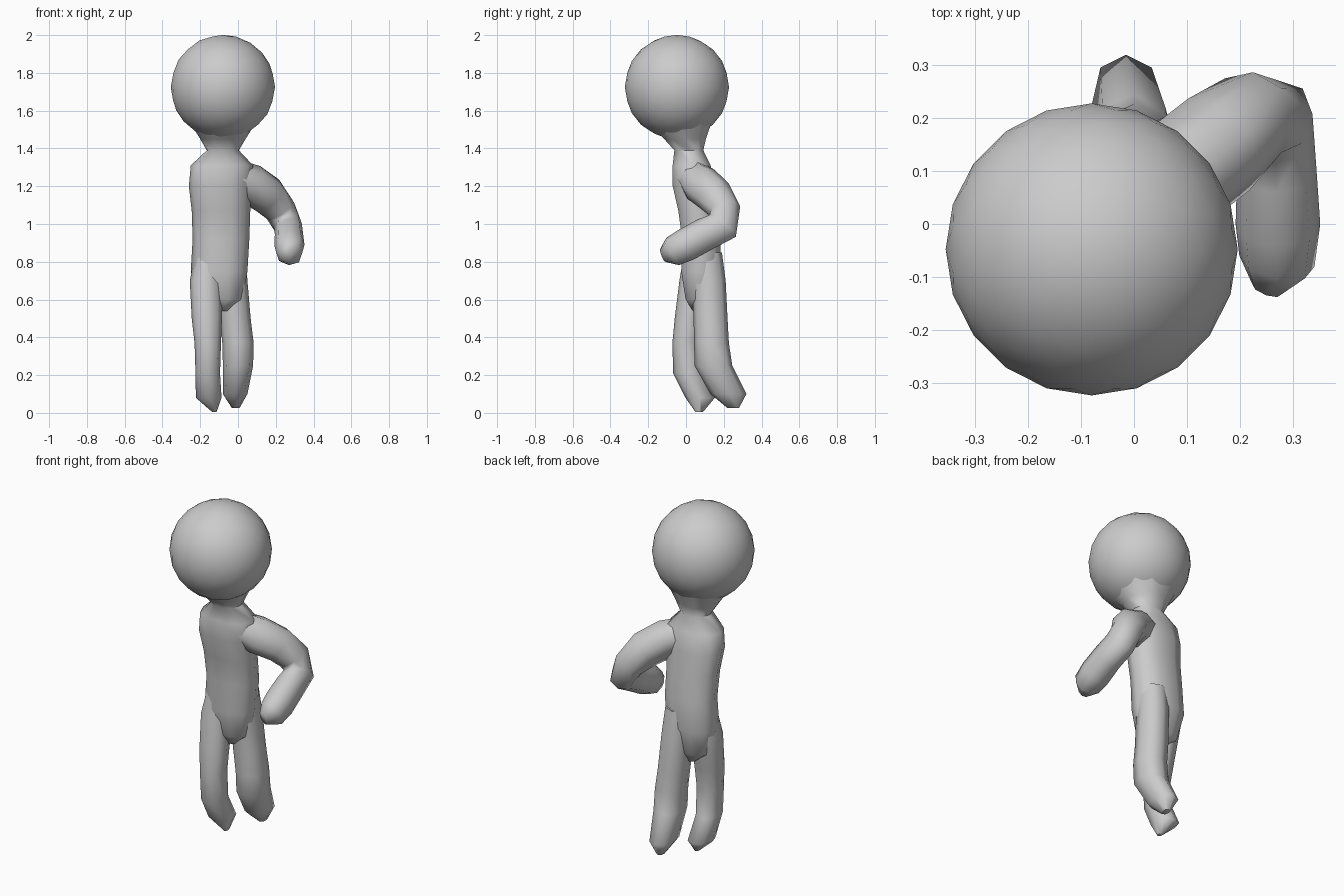
import bpy, bmesh
from math import cos, sin, pi, radians, copysign
from mathutils import Vector

cube = bpy.data.objects.get("Cube")
if cube:
    bpy.data.objects.remove(cube)

grey = bpy.data.materials.new("plain grey")
grey.use_nodes = True
GREY = (0.6, 0.6, 0.6, 1)
grey.diffuse_color = GREY
grey.node_tree.nodes["Principled BSDF"].inputs["Base Color"].default_value = GREY


def finish(name, bm):
    bmesh.ops.recalc_face_normals(bm, faces=bm.faces)
    mesh = bpy.data.meshes.new(name)
    bm.to_mesh(mesh)
    bm.free()
    mesh.materials.append(grey)
    ob = bpy.data.objects.new(name, mesh)
    bpy.context.collection.objects.link(ob)
    bpy.ops.object.select_all(action='DESELECT')
    bpy.context.view_layer.objects.active = ob
    ob.select_set(True)
    bpy.ops.object.shade_smooth_by_angle(angle=radians(62))


def squash(v, power):
    return copysign(abs(v) ** power, v)


def loft(name, sections, sides=8, power=0.85, level=True):
    """Skin over sections (x, y, z, radius_u, radius_v); level rings or rings across the path."""
    bm = bmesh.new()
    centres = [Vector(s[:3]) for s in sections]
    rings = []
    for i, (c, s) in enumerate(zip(centres, sections)):
        u, v = Vector((1, 0, 0)), Vector((0, 1, 0))
        if not level:
            t = centres[min(i + 1, len(centres) - 1)] - centres[max(i - 1, 0)]
            t.normalize()
            u = t.cross(Vector((1, 0, 0))).normalized()
            v = t.cross(u)
        ring = []
        for k in range(sides):
            a = 2 * pi * k / sides
            ring.append(bm.verts.new(c + u * s[3] * squash(cos(a), power)
                                     + v * s[4] * squash(sin(a), power)))
        rings.append(ring)
    for lo, hi in zip(rings, rings[1:]):
        for k in range(sides):
            n = (k + 1) % sides
            bm.faces.new((lo[k], lo[n], hi[n], hi[k]))
    bm.faces.new(rings[0])
    bm.faces.new(rings[-1])
    finish(name, bm)


# Head: faceted ball
bm = bmesh.new()
bmesh.ops.create_icosphere(bm, subdivisions=3, radius=0.276)
bmesh.ops.translate(bm, verts=bm.verts, vec=(-0.08, -0.048, 1.725))
finish("head", bm)

# Neck and torso, from inside the head down to the crotch
loft("torso", [
    (-0.08, -0.03, 1.53, 0.17, 0.17),
    (-0.08, -0.005, 1.45, 0.12, 0.115),
    (-0.08, 0.015, 1.39, 0.085, 0.08),
    (-0.085, 0.03, 1.31, 0.165, 0.105),
    (-0.095, 0.04, 1.2, 0.165, 0.115),
    (-0.09, 0.06, 1.07, 0.155, 0.105),
    (-0.09, 0.08, 0.92, 0.15, 0.105),
    (-0.1, 0.08, 0.75, 0.15, 0.11),
    (-0.095, 0.075, 0.6, 0.12, 0.08),
    (-0.09, 0.075, 0.54, 0.04, 0.04),
], sides=10)

# Legs with pointed feet, one set further back
loft("right_leg", [
    (-0.155, 0.07, 0.85, 0.07, 0.08),
    (-0.17, 0.05, 0.7, 0.085, 0.085),
    (-0.165, 0.015, 0.5, 0.08, 0.075),
    (-0.16, 0.0, 0.37, 0.07, 0.072),
    (-0.16, 0.01, 0.21, 0.065, 0.078),
    (-0.155, 0.075, 0.08, 0.068, 0.078),
    (-0.125, 0.07, 0.005, 0.012, 0.02),
])
loft("left_leg", [
    (-0.04, 0.1, 0.85, 0.08, 0.09),
    (-0.03, 0.12, 0.7, 0.08, 0.09),
    (-0.015, 0.13, 0.5, 0.082, 0.09),
    (0.0, 0.135, 0.37, 0.083, 0.092),
    (0.0, 0.145, 0.25, 0.08, 0.1),
    (-0.015, 0.225, 0.1, 0.065, 0.095),
    (-0.012, 0.25, 0.025, 0.02, 0.03),
])

# Arm bent back at the elbow, forearm reaching forward
loft("left_arm", [
    (-0.02, 0.04, 1.25, 0.09, 0.09),
    (0.07, 0.08, 1.21, 0.105, 0.1),
    (0.16, 0.15, 1.15, 0.1, 0.1),
    (0.225, 0.205, 1.07, 0.085, 0.085),
    (0.265, 0.195, 0.99, 0.09, 0.075),
    (0.27, 0.1, 0.945, 0.088, 0.075),
    (0.272, 0.0, 0.89, 0.088, 0.08),
    (0.27, -0.07, 0.855, 0.08, 0.072),
    (0.25, -0.12, 0.835, 0.04, 0.03),
], level=False)
